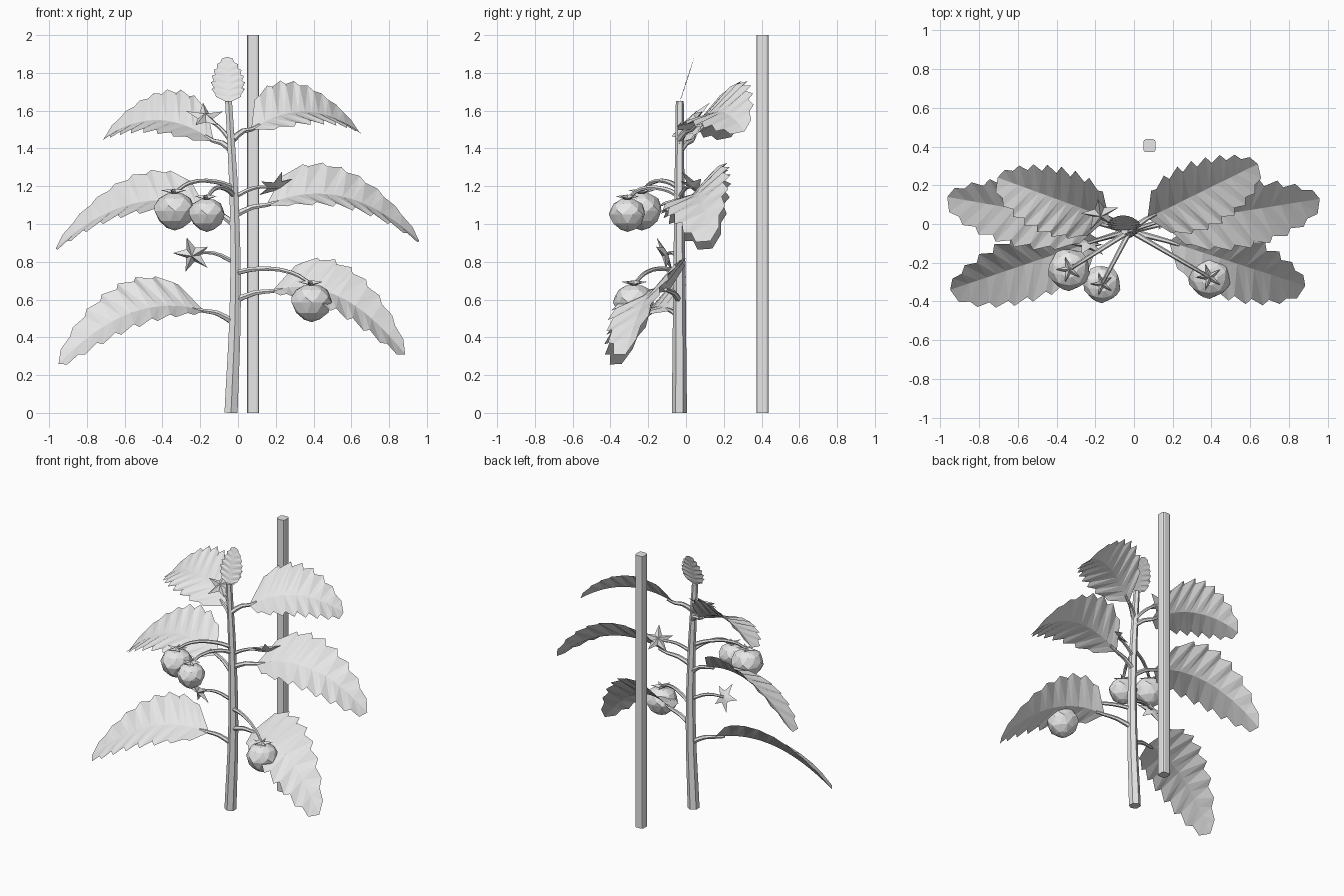
import bpy, bmesh, math
from mathutils import Vector

cube = bpy.data.objects.get("Cube")
if cube:
    bpy.data.objects.remove(cube, do_unlink=True)

# One plain colour for the whole plant
grey = bpy.data.materials.new("plain_grey")
grey.use_nodes = True
grey.diffuse_color = (0.8, 0.8, 0.8, 1)
grey.node_tree.nodes["Principled BSDF"].inputs["Base Color"].default_value = (0.8, 0.8, 0.8, 1)
UP = Vector((0, 0, 1))


def add_mesh(name, mesh):
    mesh.materials.clear()
    mesh.materials.append(grey)
    obj = bpy.data.objects.new(name, mesh)
    bpy.context.scene.collection.objects.link(obj)
    return obj


def finish(name, bm, closed=True):
    if closed:
        bmesh.ops.recalc_face_normals(bm, faces=bm.faces)
    mesh = bpy.data.meshes.new(name)
    bm.to_mesh(mesh)
    bm.free()
    return add_mesh(name, mesh)


def tube(name, points, start, end, resolution=4):
    """Tapered faceted tube through the points."""
    curve = bpy.data.curves.new(name, "CURVE")
    curve.dimensions = "3D"
    curve.bevel_depth = 1
    curve.bevel_resolution = 1
    curve.resolution_u = resolution
    curve.use_fill_caps = True
    spline = curve.splines.new("BEZIER")
    spline.bezier_points.add(len(points) - 1)
    for i, (bp, co) in enumerate(zip(spline.bezier_points, points)):
        bp.co = co
        bp.handle_left_type = bp.handle_right_type = "AUTO"
        bp.radius = start + (end - start) * i / (len(points) - 1)
    spline.use_smooth = False
    helper = bpy.data.objects.new(name + "_path", curve)
    bpy.context.scene.collection.objects.link(helper)
    graph = bpy.context.evaluated_depsgraph_get()
    mesh = bpy.data.meshes.new_from_object(helper.evaluated_get(graph))
    bpy.data.objects.remove(helper, do_unlink=True)
    return add_mesh(name, mesh)


def leaf(name, base, tip, arch, sides, fullness, teeth=8):
    """Serrated, lightly pleated blade folded along an arched midrib."""
    base, tip = Vector(base), Vector(tip)

    def rib(t):
        return base.lerp(tip, t) + UP * arch * 4 * t * (1 - t)

    bm = bmesh.new()
    steps = teeth * 2
    ribs = [bm.verts.new(rib(i / steps)) for i in range(steps + 1)]
    for side, (direction, (skew, power)) in enumerate(zip(sides, fullness)):
        edge = []
        pleat = direction.cross(tip - base).normalized() * direction.length * 0.03
        for i in range(steps + 1):
            t = i / steps
            w = max(0, math.sin(math.pi * t ** skew)) ** power
            tooth = i % 2
            co = rib(t + (0.09 if tooth else 0.05) * w)
            co += direction * w * (1.04 if tooth else 0.87)
            co += pleat * w * (1 if tooth else -1) * (1 if side else -1)
            edge.append(bm.verts.new(co))
        for i in range(steps):
            a, b, c, d = ribs[i], ribs[i + 1], edge[i + 1], edge[i]
            for tri in ((a, b, c), (a, c, d)):
                bm.faces.new(tri if side else tri[::-1])
    bmesh.ops.remove_doubles(bm, verts=bm.verts, dist=0.0005)
    return finish(name, bm, False)


def star(name, center, normal, radius, inner, height, spin=0.0, points=5):
    """Pointed star with a raised ridge on every arm."""
    turn = Vector(normal).to_track_quat("Z", "Y")
    center = Vector(center)

    def vert(r, angle, z):
        return bm.verts.new(center + turn @ Vector((r * math.cos(angle), r * math.sin(angle), z)))

    bm = bmesh.new()
    front, back = vert(0, 0, height), vert(0, 0, -0.01)
    count = points * 2
    rim = [vert(inner if i % 2 else radius, spin + math.tau * i / count,
                0 if i % 2 else height * 0.6) for i in range(count)]
    for i in range(count):
        a, b = rim[i], rim[(i + 1) % count]
        bm.faces.new((front, a, b))
        bm.faces.new((back, b, a))
    return finish(name, bm)


def fruit(name, center, size, sides=10):
    """Faceted fruit with swirling ribs and a pointed underside."""
    profile = [(0.4, 0.82), (0.8, 0.6), (0.98, 0.25), (1.02, 0), (0.8, -0.5), (0.4, -0.82)]
    bm = bmesh.new()

    def vert(r, angle, z):
        return bm.verts.new(Vector(center) + size * Vector((r * math.cos(angle), r * math.sin(angle), z)))

    rings = [[vert(r * (0.93 if i % 2 else 1), math.tau * (i + k / 2) / sides, z)
              for i in range(sides)] for k, (r, z) in enumerate(profile)]
    top, bottom = vert(0, 0, 0.8), vert(0, 0, -0.95)
    for i in range(sides):
        j = (i + 1) % sides
        bm.faces.new((top, rings[0][i], rings[0][j]))
        bm.faces.new((bottom, rings[-1][j], rings[-1][i]))
        for upper, lower in zip(rings, rings[1:]):
            bm.faces.new((upper[i], lower[i], upper[j]))
            bm.faces.new((upper[j], lower[i], lower[j]))
    return finish(name, bm)


# Support stake with softened corners
bm = bmesh.new()
bmesh.ops.create_cube(bm, size=1)
for v in bm.verts:
    v.co = (0.08 + v.co.x * 0.064, 0.405 + v.co.y * 0.066, 1 + v.co.z * 2)
upright = [e for e in bm.edges if abs(e.verts[0].co.z - e.verts[1].co.z) > 1]
bmesh.ops.bevel(bm, geom=upright, offset=0.014, segments=2, profile=0.5, affect="EDGES")
finish("stake", bm)

# Main stem
tube("stem", [(-0.037, -0.035, 0), (-0.014, -0.035, 0.6), (-0.02, -0.035, 1.1),
              (-0.05, -0.033, 1.65)], 0.04, 0.021)

# Paired leaves: stem height, blade base, blade tip, arch
leaves = {
    "lower_right": (0.48, (-0.18, -0.08, 0.54), (-0.95, -0.34, 0.26), 0.13),
    "lower_left": (0.59, (0.18, -0.09, 0.645), (0.885, -0.32, 0.31), 0.14),
    "middle_right": (1.0, (-0.17, 0.0, 1.08), (-0.965, 0.14, 0.87), 0.13),
    "middle_left": (1.04, (0.15, 0.0, 1.1), (0.96, 0.13, 0.91), 0.14),
    "upper_right": (1.38, (-0.13, 0.03, 1.44), (-0.705, 0.24, 1.46), 0.1),
    "upper_left": (1.45, (0.07, 0.03, 1.5), (0.64, 0.31, 1.49), 0.1),
}
narrow, full = (0.62, 0.58), (0.75, 0.5)
for place, (height, base, tip, arch) in leaves.items():
    run = Vector(tip) - Vector(base)
    across = Vector((-run.y, run.x, 0)).normalized()
    if across.y < 0:
        across.negate()
    back = across * 0.16 + UP * 0.165
    front = across * -0.19 - UP * 0.06
    if run.x < 0:
        leaf(place + "_leaf", base, tip, arch, (back, front), (narrow, full))
    else:
        leaf(place + "_leaf", base, tip, arch, (front, back), (full, narrow))
    root = Vector((-0.025, -0.035, height))
    middle = root.lerp(Vector(base), 0.55) + UP * 0.015
    inside = Vector(base) + run * 0.08 + UP * arch * 0.25
    tube(place + "_leaf_stalk", [root, middle, base, inside], 0.018, 0.009, 2)

# Young leaf at the tip
side = Vector((0.088, 0, 0))
leaf("top_leaf", (-0.05, -0.035, 1.64), (-0.057, 0.045, 1.885), 0, (-side, side),
     (narrow, narrow), 7)

# Fruits: stem height, centre, size
fruits = {
    "outer_fruit": (1.19, (-0.335, -0.235, 1.07), 0.11),
    "inner_fruit": (1.15, (-0.165, -0.31, 1.05), 0.097),
    "lower_fruit": (0.74, (0.39, -0.275, 0.585), 0.11),
}
for name, (height, center, size) in fruits.items():
    fruit(name, center, size)
    crown = Vector(center) + UP * size * 0.88
    star(name + "_calyx", crown, UP, size * 0.66, size * 0.2, 0.02)
    root = Vector((-0.02, -0.035, height))
    tube(name + "_stalk", [root, root.lerp(crown, 0.3) + UP * 0.04,
                           root.lerp(crown, 0.75) + UP * 0.045, crown], 0.015, 0.009, 3)

# Flowers: stem height, centre, facing, spin
flowers = {
    "upper_flower": (1.42, (-0.175, 0.055, 1.565), (0.1, -0.6, 0.75), 0.3),
    "middle_flower": (1.14, (0.2, 0.04, 1.2), (-0.4, 0.5, 0.75), 0.2),
    "lower_flower": (0.8, (-0.24, -0.105, 0.84), (-0.2, -0.88, -0.4), 0.5),
}
for name, (height, center, facing, spin) in flowers.items():
    star(name, center, facing, 0.105, 0.042, 0.025, spin)
    root = Vector((-0.025, -0.035, height))
    end = Vector(center) - Vector(facing) * 0.008
    tube(name + "_stalk", [root, root.lerp(end, 0.5) + UP * 0.025, end], 0.013, 0.008, 3)
